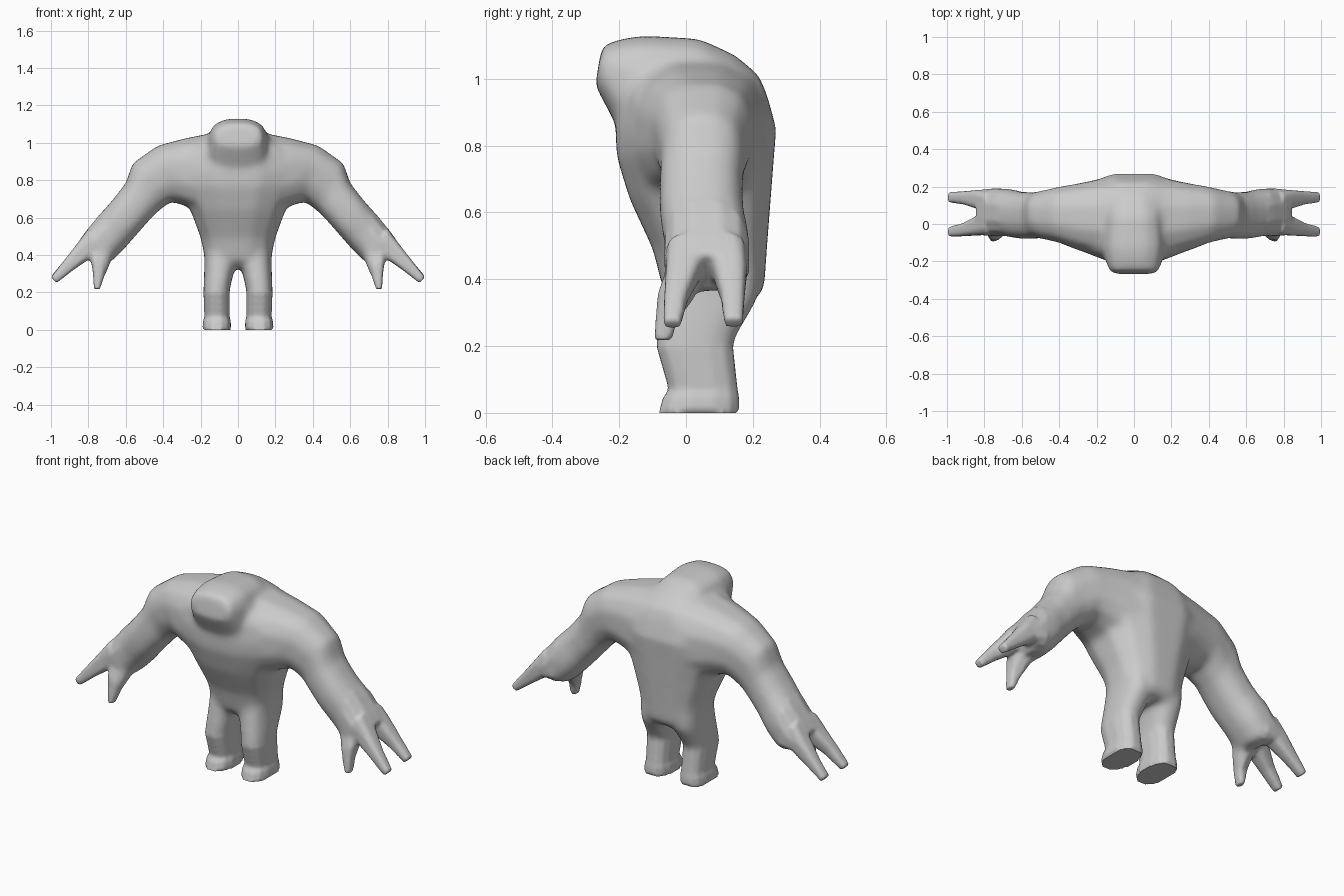
import bpy, bmesh
from math import cos, sin, pi
from mathutils import Vector

if "Cube" in bpy.data.objects:
    bpy.data.objects.remove(bpy.data.objects["Cube"])

bm = bmesh.new()


def loft(rings, n=12, p=0.8):
    """Closed skin over rings given as (centre, half axis u, half axis v)."""
    def f(t):
        return abs(t) ** p * (1 if t > 0 else -1)
    loops = []
    for c, u, v in rings:
        c, u, v = Vector(c), Vector(u), Vector(v)
        loops.append([bm.verts.new(c + u * f(cos(2 * pi * (i + .5) / n)) * 1.02
                                   + v * f(sin(2 * pi * (i + .5) / n)) * 1.02) for i in range(n)])
    faces = [bm.faces.new(loops[0]), bm.faces.new(loops[-1])]
    for a, b in zip(loops, loops[1:]):
        for i in range(n):
            j = (i + 1) % n
            faces.append(bm.faces.new((a[i], a[j], b[j], b[i])))
    bmesh.ops.recalc_face_normals(bm, faces=faces)


def upright(rows, s=1):
    """Horizontal rings from (z, x0, x1, y0, y1)."""
    loft([((s * (x0 + x1) / 2, (y0 + y1) / 2, z), ((x1 - x0) / 2, 0, 0), (0, (y1 - y0) / 2, 0))
          for z, x0, x1, y0, y1 in rows])


def limb(rows, s, p=0.8):
    """Tilted rings from top (x, z), bottom (x, z) and y range."""
    loft([((s * (xa + xb) / 2, (y0 + y1) / 2, (za + zb) / 2),
           (s * (xa - xb) / 2, 0, (za - zb) / 2), (0, (y1 - y0) / 2, 0))
          for xa, za, xb, zb, y0, y1 in rows], p=p)


# Torso
upright([(.33, -.10, .10, -.02, .20), (.37, -.175, .175, -.07, .235),
         (.49, -.20, .20, -.10, .243), (.64, -.255, .255, -.17, .255),
         (.77, -.31, .31, -.21, .265), (.85, -.33, .33, -.212, .272),
         (.95, -.30, .30, -.20, .245), (1.01, -.22, .22, -.18, .22),
         (1.06, -.14, .14, -.12, .16)])

# Head: rings from (top y, top z, bottom y, bottom z, half width)
loft([((0, (ya + yb) / 2, (za + zb) / 2), (w, 0, 0), (0, (ya - yb) / 2, (za - zb) / 2))
      for ya, za, yb, zb, w in [(-.252, 1.10, -.272, .98, .125), (-.20, 1.118, -.208, .86, .15),
                                (-.13, 1.13, -.13, .80, .165), (.04, 1.12, .04, .80, .155),
                                (.15, 1.07, .15, .80, .14), (.22, 1.0, .22, .80, .11)]], p=.7)

for s in (1, -1):
    # Leg and foot
    upright([(.42, .01, .18, -.06, .22), (.34, .015, .18, -.075, .215),
             (.21, .045, .185, -.092, .14), (.07, .045, .18, -.052, .155),
             (.045, .038, .188, -.07, .16), (0, .038, .19, -.082, .16)], s)
    # Arm and palm
    limb([(0, 1.05, 0, .60, -.18, .24), (.15, 1.05, .18, .62, -.18, .245),
          (.28, 1.025, .29, .665, -.145, .22), (.43, .985, .36, .685, -.10, .20),
          (.565, .89, .43, .63, -.075, .175), (.60, .785, .47, .59, -.08, .17),
          (.67, .695, .54, .51, -.08, .172), (.75, .605, .61, .43, -.065, .19),
          (.815, .525, .68, .36, -.065, .19), (.85, .475, .75, .37, -.06, .185)], s)
    # Two fingers
    limb([(.80, .54, .71, .38, -.06, .08), (.86, .46, .785, .385, -.06, .045),
          (.93, .37, .88, .32, -.065, .005), (1.0, .28, .97, .25, -.068, -.015)], s, .6)
    limb([(.80, .54, .71, .38, .05, .18), (.86, .46, .785, .385, .08, .182),
          (.93, .37, .88, .32, .105, .175), (1.0, .285, .97, .255, .115, .17)], s, .6)
    # Thumb
    limb([(.79, .44, .67, .40, -.06, .06), (.785, .37, .695, .32, -.085, .02),
          (.775, .30, .72, .27, -.09, -.025), (.77, .22, .74, .215, -.095, -.042)], s, .6)

# Fuse the parts into one skin
mesh = bpy.data.meshes.new("creature_body")
bm.to_mesh(mesh)
bm.free()
body = bpy.data.objects.new("creature_body", mesh)
bpy.context.collection.objects.link(body)
rm = body.modifiers.new("fuse", 'REMESH')
rm.mode = 'VOXEL'
rm.voxel_size = 0.01
dg = bpy.context.evaluated_depsgraph_get()
fused = bpy.data.meshes.new_from_object(body.evaluated_get(dg))
body.modifiers.clear()
body.data = fused

# Soften the joins, keeping fingers and soles crisp
bm = bmesh.new()
bm.from_mesh(fused)
soft = [v for v in bm.verts if v.co.z > .2 and abs(v.co.x) < .72]
for _ in range(25):
    bmesh.ops.smooth_vert(bm, verts=soft, factor=.5, use_axis_x=True, use_axis_y=True, use_axis_z=True)
rest = [v for v in bm.verts if v.co.z > .02]
for _ in range(2):
    bmesh.ops.smooth_vert(bm, verts=rest, factor=.5, use_axis_x=True, use_axis_y=True, use_axis_z=True)
bm.to_mesh(fused)
bm.free()

bpy.context.view_layer.objects.active = body
body.select_set(True)
bpy.ops.object.shade_smooth_by_angle(angle=0.8)
